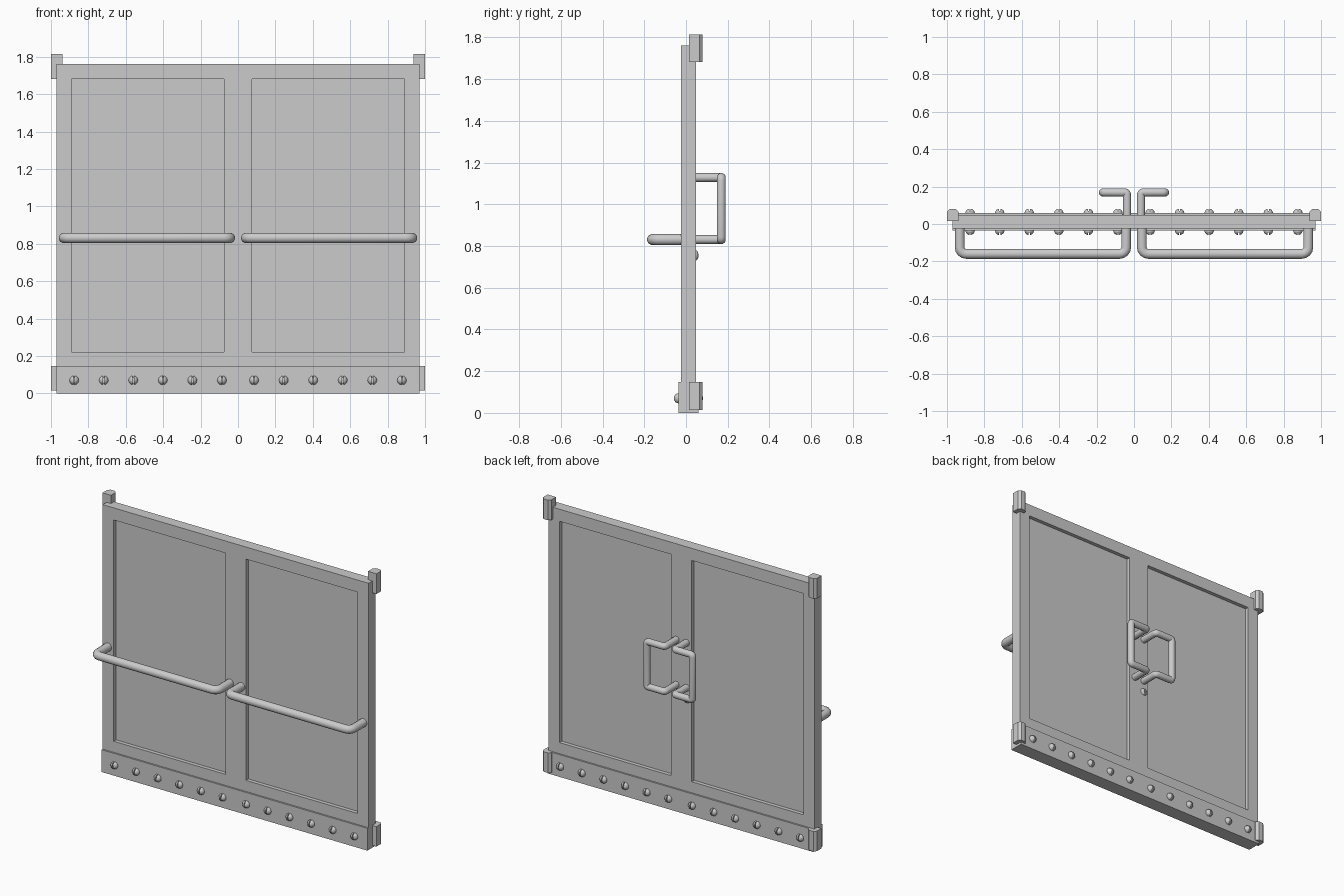
import bpy, bmesh, math
from mathutils import Vector, Matrix

if "Cube" in bpy.data.objects:
    bpy.data.objects.remove(bpy.data.objects["Cube"])

Y_FRONT, Y_BACK = -0.025, 0.048


def finish(name, bm, smooth=False):
    bmesh.ops.recalc_face_normals(bm, faces=bm.faces)
    me = bpy.data.meshes.new(name)
    bm.to_mesh(me)
    bm.free()
    ob = bpy.data.objects.new(name, me)
    bpy.context.collection.objects.link(ob)
    if smooth:
        bpy.ops.object.select_all(action='DESELECT')
        ob.select_set(True)
        bpy.context.view_layer.objects.active = ob
        bpy.ops.object.shade_smooth_by_angle(angle=math.radians(40))
    return ob


def loft(name, loops, smooth=False):
    """Skin consecutive closed loops and cap both ends."""
    bm = bmesh.new()
    rings = [[bm.verts.new(p) for p in loop] for loop in loops]
    for a, b in zip(rings, rings[1:]):
        n = len(a)
        for i in range(n):
            bm.faces.new((a[i], a[(i + 1) % n], b[(i + 1) % n], b[i]))
    bm.faces.new(rings[0])
    bm.faces.new(rings[-1])
    return finish(name, bm, smooth)


def rect(x0, x1, z0, z1, y, s):
    return [(s * x0, y, z0), (s * x1, y, z0), (s * x1, y, z1), (s * x0, y, z1)]


def tube(name, pts, radius, bend, sides=12):
    """Round bar along a right-angled path with small rounded bends."""
    pts = [Vector(p) for p in pts]
    path = [pts[0]]
    for p, c, n in zip(pts, pts[1:], pts[2:]):
        a = c + (p - c).normalized() * bend
        b = c + (n - c).normalized() * bend
        centre = a + b - c
        for k in range(5):
            t = k / 4 * math.pi / 2
            path.append(centre + (a - centre) * math.cos(t) + (b - centre) * math.sin(t))
    path.append(pts[-1])
    tangents = []
    for i in range(len(path)):
        tangents.append((path[min(i + 1, len(path) - 1)] - path[max(i - 1, 0)]).normalized())
    u = tangents[0].orthogonal().normalized()
    loops = []
    for i, (p, t) in enumerate(zip(path, tangents)):
        if i:
            u = tangents[i - 1].rotation_difference(t) @ u
        u = (u - t * u.dot(t)).normalized()
        v = t.cross(u)
        loops.append([p + (u * math.cos(2 * math.pi * k / sides) + v * math.sin(2 * math.pi * k / sides)) * radius
                      for k in range(sides)])
    return loft(name, loops, True)


def slotted_dome(name, loc, out, r=0.025, h=0.023, slot=0.003):
    """Domed screw head made of two halves with a narrow vertical slot."""
    bm = bmesh.new()
    for side in (-1, 1):
        half = bmesh.new()
        bmesh.ops.create_uvsphere(half, u_segments=12, v_segments=8, radius=1)
        bmesh.ops.scale(half, vec=(r, r, h), verts=half.verts)
        for co, no in (((side * slot, 0, 0), (-side, 0, 0)), ((0, 0, -0.004), (0, 0, -1))):
            res = bmesh.ops.bisect_plane(half, geom=half.verts[:] + half.edges[:] + half.faces[:],
                                         plane_co=co, plane_no=no, clear_outer=True)
            edges = [e for e in res['geom_cut'] if isinstance(e, bmesh.types.BMEdge)]
            bmesh.ops.holes_fill(half, edges=edges, sides=0)
        tmp = bpy.data.meshes.new("tmp")
        half.to_mesh(tmp)
        half.free()
        bm.from_mesh(tmp)
        bpy.data.meshes.remove(tmp)
    # slot floor
    bmesh.ops.create_cone(bm, cap_ends=True, segments=12, radius1=r * 0.75, radius2=r * 0.75, depth=h * 0.8)
    bm.transform(Matrix.Translation(loc) @ Matrix.Rotation(-out * math.pi / 2, 4, 'X'))
    return finish(name, bm, True)


for s, side in ((-1, "left"), (1, "right")):
    # door leaf with a recessed panel on both faces
    outer = (0, 0.97, 0, 1.76)
    inner = (0.075, 0.89, 0.22, 1.68)
    d = 0.025
    loft(f"{side}_door_leaf", [
        rect(*inner, Y_FRONT + d, s), rect(*inner, Y_FRONT, s), rect(*outer, Y_FRONT, s),
        rect(*outer, Y_BACK, s), rect(*inner, Y_BACK, s), rect(*inner, Y_BACK - d, s)])

    # kick plate wrapping the bottom, with screws on both faces
    loft(f"{side}_kick_plate", [rect(0, 0.97, 0, 0.147, y, s) for y in (-0.036, 0.059)])
    for i in range(6):
        x = s * (0.086 + 0.158 * i)
        slotted_dome(f"{side}_front_screw_{i + 1}", (x, -0.036, 0.07), -1)
        slotted_dome(f"{side}_back_screw_{i + 1}", (x, 0.059, 0.07), 1)

    # corner hinges with chamfered back edges
    hinge = [(0.938, 0.015), (1.0, 0.015), (1.0, 0.064), (0.985, 0.079), (0.953, 0.079), (0.938, 0.064)]
    for label, z0, z1 in (("lower", 0.015, 0.147), ("upper", 1.682, 1.815)):
        loft(f"{side}_{label}_hinge", [[(s * x, y, z) for x, y in hinge] for z in (z0, z1)])

    # long push bar on the front
    z = 0.831
    tube(f"{side}_push_bar", [(s * 0.932, -0.01, z), (s * 0.932, -0.16, z),
                              (s * 0.042, -0.16, z), (s * 0.042, -0.01, z)], 0.027, 0.035)

    # offset pull handle on the back
    x0, x1, y0, y1 = s * 0.037, s * 0.166, 0.03, 0.169
    tube(f"{side}_pull_handle", [(x0, y0, 1.128), (x0, y1, 1.128), (x1, y1, 1.128),
                                 (x1, y1, z), (x0, y1, z), (x0, y0, z)], 0.022, 0.012)

# lock below the left pull handle
slotted_dome("lock_cylinder", (-0.04, Y_BACK, 0.755), 1, h=0.012)
